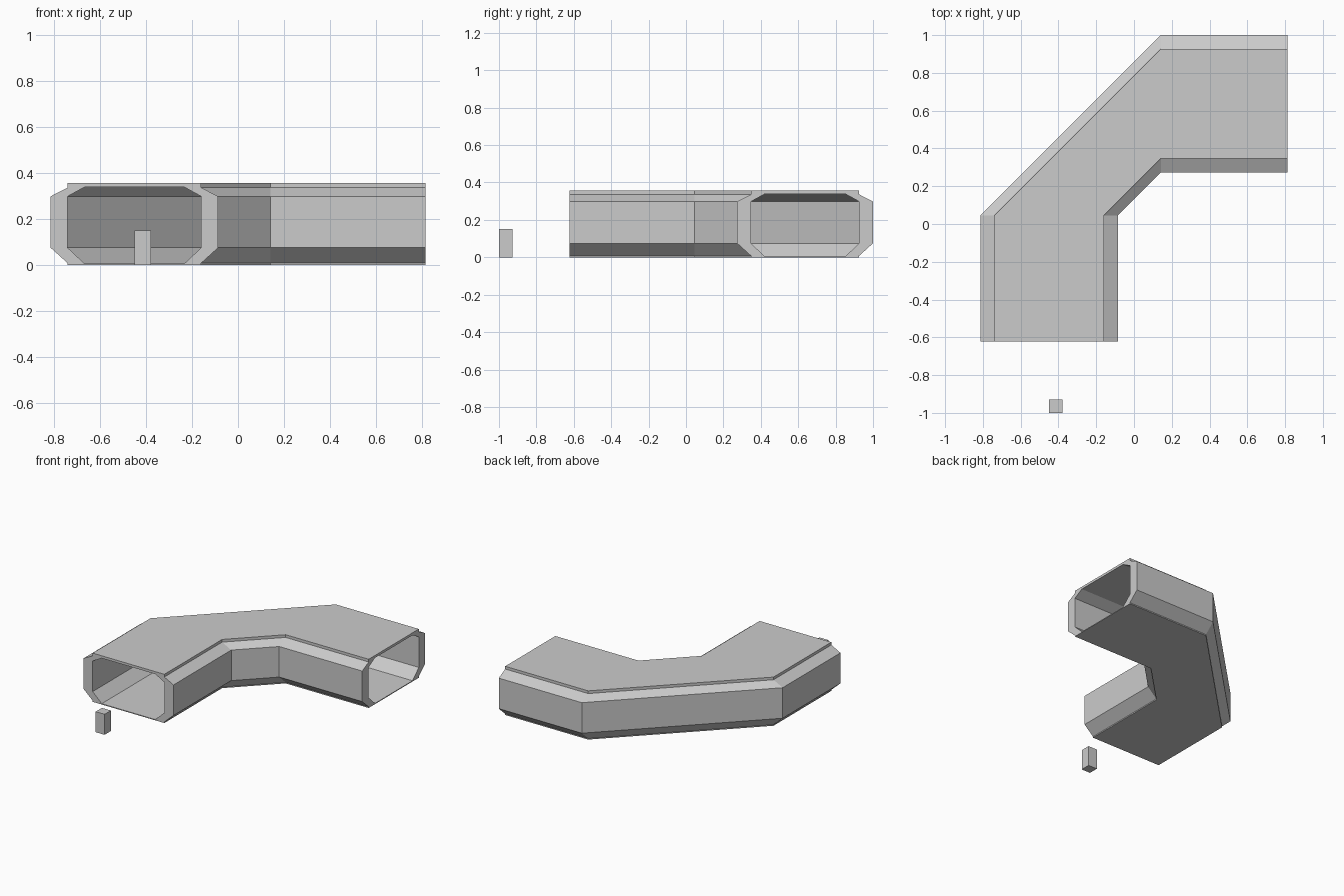
import bpy, bmesh

if "Cube" in bpy.data.objects:
    bpy.data.objects.remove(bpy.data.objects["Cube"])

W = 0.727  # duct width


def mirrored(half):
    """Close a half profile (bottom to top, left side) by mirroring it across the width."""
    return half + [(W - u, z) for u, z in reversed(half)]


def finish(bm, name):
    bmesh.ops.recalc_face_normals(bm, faces=bm.faces)
    mesh = bpy.data.meshes.new(name)
    bm.to_mesh(mesh)
    bm.free()
    obj = bpy.data.objects.new(name, mesh)
    bpy.context.collection.objects.link(obj)
    return obj


# Cross-sections: u runs from the outer to the inner side of the bend
outer = mirrored([(0.074, 0.0), (0.074, 0.008), (0, 0.075), (0, 0.298),
                  (0.074, 0.336), (0.074, 0.356)])
inner = mirrored([(0.147, 0.006), (0.074, 0.075), (0.074, 0.298), (0.147, 0.338)])

# Stations along the bend: two facing the front, two facing the right
stations = [
    lambda u, z: (-0.813 + u, -0.622, z),
    lambda u, z: (-0.813 + u, 0.045, z),
    lambda u, z: (0.142, 1.0 - u, z),
    lambda u, z: (0.813, 1.0 - u, z),
]

# Hollow angled duct: outer and inner skins joined by end rims
bm = bmesh.new()
rims = [[], []]
for profile in (outer, inner):
    n = len(profile)
    rings = [[bm.verts.new(st(u, z)) for u, z in profile] for st in stations]
    for a, b in zip(rings, rings[1:]):
        for i in range(n):
            j = (i + 1) % n
            bm.faces.new((a[i], a[j], b[j], b[i]))
    for rim, ring in zip(rims, (rings[0], rings[-1])):
        rim += [bm.edges.get((ring[i], ring[(i + 1) % n])) for i in range(n)]
for rim, normal in zip(rims, ((0, -1, 0), (1, 0, 0))):
    bmesh.ops.triangle_fill(bm, edges=rim, use_beauty=True, normal=normal)
finish(bm, "angled_duct")

# Small separate post in front of the opening
bm = bmesh.new()
bmesh.ops.create_cube(bm, size=1)
bmesh.ops.scale(bm, verts=bm.verts, vec=(0.072, 0.072, 0.15))
bmesh.ops.translate(bm, verts=bm.verts, vec=(-0.414, -0.964, 0.075))
finish(bm, "small_post")
